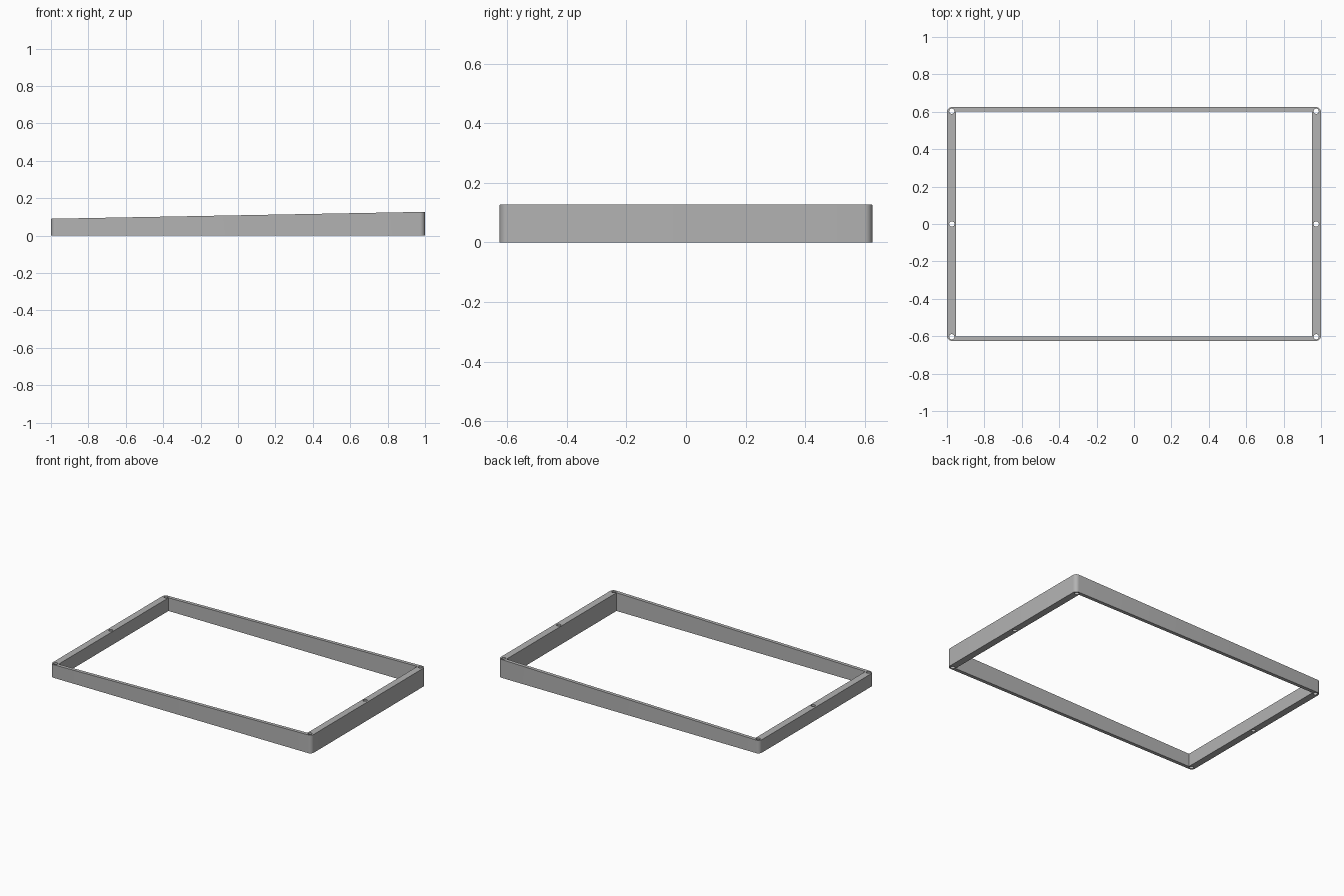
import bpy, bmesh
from math import cos, sin, pi

if "Cube" in bpy.data.objects:
    bpy.data.objects.remove(bpy.data.objects["Cube"], do_unlink=True)

HALF_X, HALF_Y = 1.0, 0.625
INNER_X, INNER_Y = 0.953, 0.601
CORNER_R, HOLE_R = 0.027, 0.014
HOLE_X, HOLE_Y = 0.974, 0.603
LOW, HIGH = 0.09, 0.127

grey = bpy.data.materials.new("grey")
grey.use_nodes = True
colour = (0.45, 0.45, 0.45, 1)
grey.diffuse_color = colour
grey.node_tree.nodes["Principled BSDF"].inputs["Base Color"].default_value = colour


def arc(cx, cy, r, start, end, steps):
    """Points along an arc, angles in radians."""
    angles = [start + (end - start) * i / steps for i in range(steps + 1)]
    return [(cx + r * cos(a), cy + r * sin(a)) for a in angles]


def add_loop(bm, points):
    verts = [bm.verts.new((x, y, 0)) for x, y in points]
    for a, b in zip(verts, verts[1:] + verts[:1]):
        bm.edges.new((a, b))


bm = bmesh.new()

# Rounded outer outline
outline = []
for i, (sx, sy) in enumerate([(1, 1), (-1, 1), (-1, -1), (1, -1)]):
    outline += arc(sx * (HALF_X - CORNER_R), sy * (HALF_Y - CORNER_R),
                   CORNER_R, i * pi / 2, (i + 1) * pi / 2, 8)
add_loop(bm, outline)

# Square inner opening
add_loop(bm, [(INNER_X, INNER_Y), (-INNER_X, INNER_Y),
              (-INNER_X, -INNER_Y), (INNER_X, -INNER_Y)])

# Screw holes along both side rails
for x in (-HOLE_X, HOLE_X):
    for y in (-HOLE_Y, 0, HOLE_Y):
        add_loop(bm, arc(x, y, HOLE_R, 0, 2 * pi, 24)[:-1])

# Fill the profile and raise it to the sloping top
bmesh.ops.triangle_fill(bm, edges=bm.edges[:], use_beauty=True)
raised = bmesh.ops.extrude_face_region(bm, geom=bm.faces[:], use_keep_orig=True)
for v in raised["geom"]:
    if isinstance(v, bmesh.types.BMVert):
        v.co.z = LOW + (HIGH - LOW) * (v.co.x + HALF_X) / (2 * HALF_X)
bmesh.ops.recalc_face_normals(bm, faces=bm.faces[:])

mesh = bpy.data.meshes.new("wedge_frame")
bm.to_mesh(mesh)
bm.free()
mesh.materials.append(grey)
frame = bpy.data.objects.new("wedge_frame", mesh)
bpy.context.collection.objects.link(frame)

bpy.ops.object.select_all(action="DESELECT")
frame.select_set(True)
bpy.context.view_layer.objects.active = frame
bpy.ops.object.shade_smooth_by_angle()
